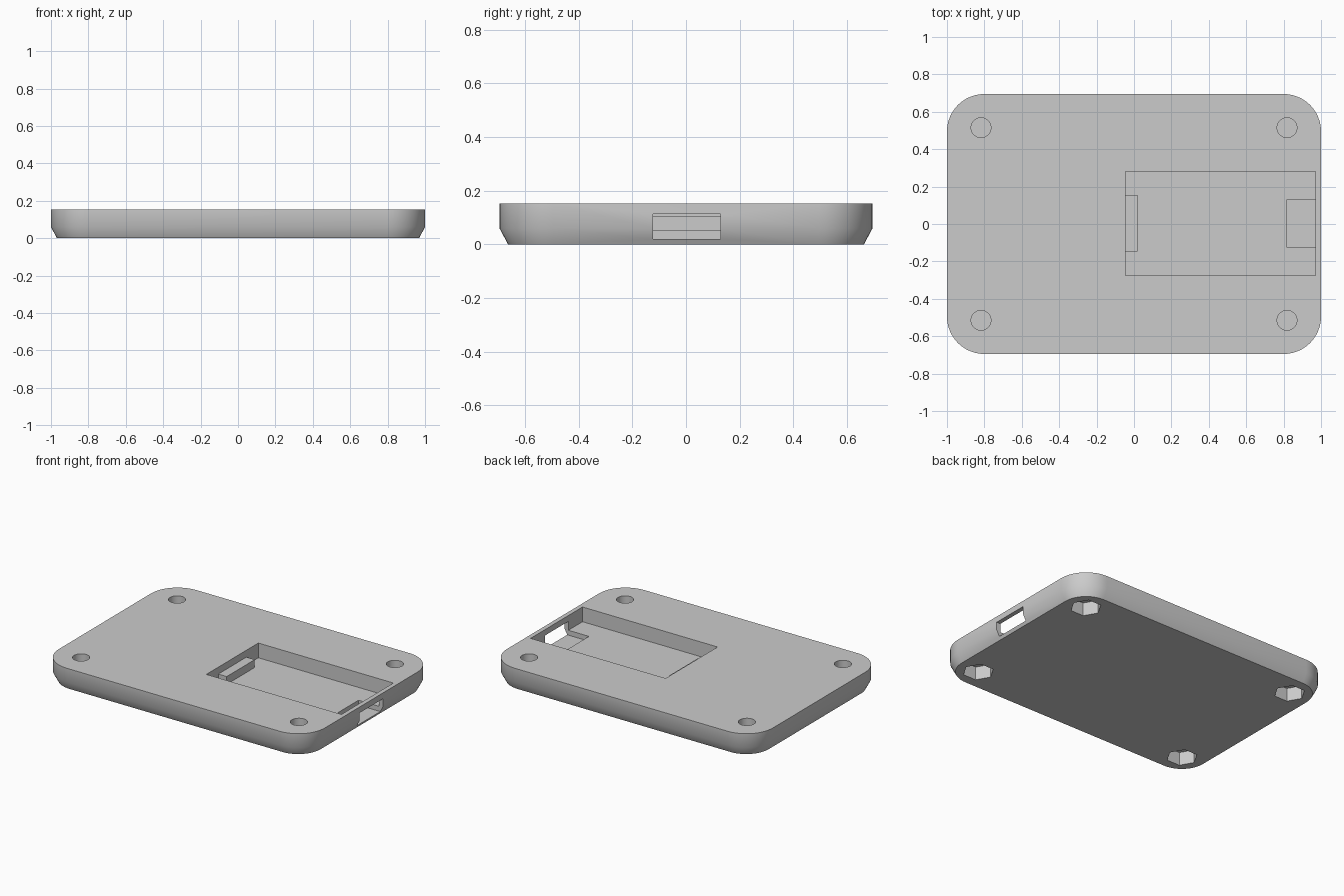
import bpy
import bmesh
from math import cos, sin, pi, radians

default_cube = bpy.data.objects.get("Cube")
if default_cube:
    bpy.data.objects.remove(default_cube, do_unlink=True)

HALF_X, HALF_Y, HEIGHT = 1.0, 0.695, 0.153
CORNER = 0.2          # plan corner radius
BEVEL, BEVEL_Z = 0.032, 0.06
FLOOR_Z = 0.053       # pocket floor

grey = bpy.data.materials.new("plain grey")
grey.use_nodes = True
grey.diffuse_color = (0.6, 0.6, 0.6, 1)
grey.node_tree.nodes["Principled BSDF"].inputs["Base Color"].default_value = grey.diffuse_color


def make_object(name, bm):
    bmesh.ops.recalc_face_normals(bm, faces=bm.faces)
    mesh = bpy.data.meshes.new(name)
    bm.to_mesh(mesh)
    bm.free()
    mesh.materials.append(grey)
    obj = bpy.data.objects.new(name, mesh)
    bpy.context.collection.objects.link(obj)
    return obj


def box(name, x, y, z):
    bm = bmesh.new()
    bmesh.ops.create_cube(bm, size=1)
    for v in bm.verts:
        for axis, (low, high) in enumerate((x, y, z)):
            v.co[axis] = low if v.co[axis] < 0 else high
    return make_object(name, bm)


def prism(name, sides, radius, x, y, low, high):
    bm = bmesh.new()
    rings = [[bm.verts.new((x + radius * cos(2 * pi * i / sides),
                            y + radius * sin(2 * pi * i / sides), z))
              for i in range(sides)] for z in (low, high)]
    loft(bm, rings)
    return make_object(name, bm)


def loft(bm, rings):
    for a, b in zip(rings, rings[1:]):
        for i in range(len(a)):
            j = (i + 1) % len(a)
            bm.faces.new((a[i], a[j], b[j], b[i]))
    bm.faces.new(rings[0][::-1])
    bm.faces.new(rings[-1])


def rounded_ring(bm, inset, z, steps=12):
    ring = []
    for quarter, (sx, sy) in enumerate(((1, 1), (-1, 1), (-1, -1), (1, -1))):
        for i in range(steps + 1):
            a = (quarter + i / steps) * pi / 2
            ring.append(bm.verts.new((sx * (HALF_X - CORNER) + (CORNER - inset) * cos(a),
                                      sy * (HALF_Y - CORNER) + (CORNER - inset) * sin(a), z)))
    return ring


# Tray body: rounded slab with a sloped lower edge
bm = bmesh.new()
loft(bm, [rounded_ring(bm, BEVEL, 0), rounded_ring(bm, 0, BEVEL_Z), rounded_ring(bm, 0, HEIGHT)])
body = make_object("tray_body", bm)

# Pocket, and the port slot running through the right-hand wall
cutters = [
    box("pocket_cutter", (-0.045, 0.97), (-0.275, 0.282), (FLOOR_Z, 0.3)),
    box("port_cutter", (0.815, 1.2), (-0.123, 0.129), (0.02, 0.113)),
]

# Blind screw holes above, hexagonal nut recesses below
for sx in (-1, 1):
    for sy in (-1, 1):
        x, y = sx * 0.818, sy * 0.515
        cutters.append(prism("screw_hole_cutter", 40, 0.053, x, y, 0.098, 0.3))
        cutters.append(prism("nut_recess_cutter", 6, 0.097, x, y, -0.1, 0.09))

for cutter in cutters:
    cutter.hide_render = True
    cut = body.modifiers.new(cutter.name, "BOOLEAN")
    cut.operation = "DIFFERENCE"
    cut.solver = "EXACT"
    cut.object = cutter

# Bake the cuts and discard the cutters
bpy.context.view_layer.update()
baked = bpy.data.meshes.new_from_object(
    body.evaluated_get(bpy.context.evaluated_depsgraph_get()))
body.modifiers.clear()
body.data = baked
for cutter in cutters:
    bpy.data.objects.remove(cutter, do_unlink=True)

# Support ledge at the inner end of the pocket
box("support_ledge", (-0.055, 0.018), (-0.147, 0.154), (FLOOR_Z - 0.01, 0.106))

bpy.ops.object.select_all(action="DESELECT")
body.select_set(True)
bpy.context.view_layer.objects.active = body
bpy.ops.object.shade_smooth_by_angle(angle=radians(30))
